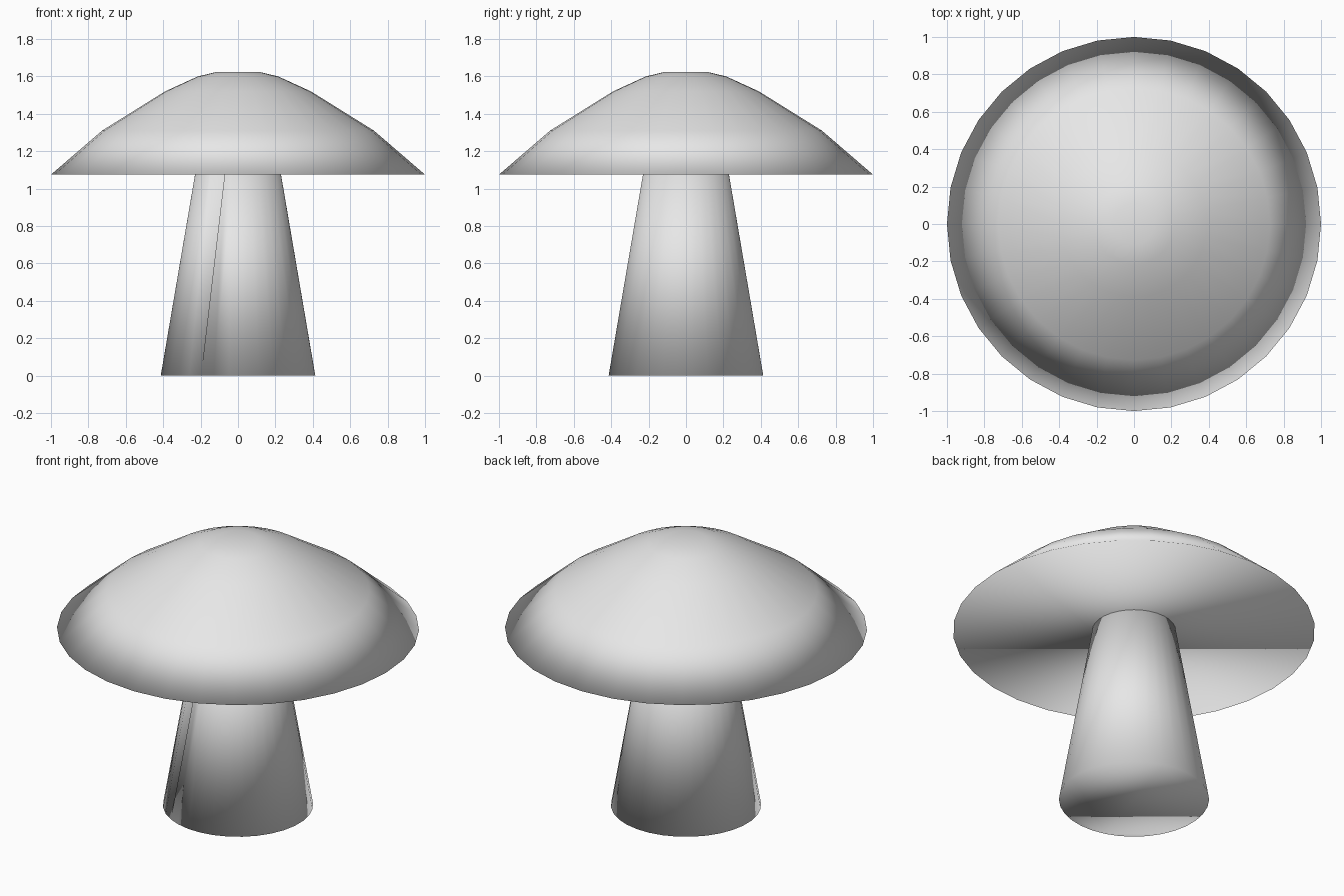
import bpy, bmesh
from math import sin, cos, pi, radians

if "Cube" in bpy.data.objects:
    bpy.data.objects.remove(bpy.data.objects["Cube"], do_unlink=True)

SIDES = 32

grey = bpy.data.materials.new("plain_light_grey")
grey.use_nodes = True
grey.diffuse_color = (0.8, 0.8, 0.8, 1)
grey.node_tree.nodes["Principled BSDF"].inputs["Base Color"].default_value = grey.diffuse_color


def finish(name, bm):
    """Turn a bmesh into a fully smooth-shaded object."""
    bmesh.ops.recalc_face_normals(bm, faces=bm.faces)
    for face in bm.faces:
        face.smooth = True
    mesh = bpy.data.meshes.new(name)
    bm.to_mesh(mesh)
    bm.free()
    mesh.materials.append(grey)
    obj = bpy.data.objects.new(name, mesh)
    bpy.context.collection.objects.link(obj)


def loft(bm, rings):
    """Bridge successive closed rings and close both ends."""
    loops = [[bm.verts.new(p) for p in ring] for ring in rings]
    for low, high in zip(loops, loops[1:]):
        for i in range(len(low)):
            j = (i + 1) % len(low)
            bm.faces.new((low[i], low[j], high[j], high[i]))
    bm.faces.new(loops[0][::-1])
    bm.faces.new(loops[-1])
    return loops


def point(radius, angle, z):
    # Angles run around from the front centre
    return (radius * sin(angle), -radius * cos(angle), z)


# Cap: domed profile with a flat underside
profile = [(1.0, 1.075), (0.727, 1.31), (0.39, 1.52), (0.215, 1.60), (0.11, 1.625)]
bm = bmesh.new()
loft(bm, [[point(r, 2 * pi * i / SIDES, z) for i in range(SIDES)] for r, z in profile])
finish("mushroom_cap", bm)

# Stem: tapered trunk with a narrow crease that deepens toward the cap
left, right = radians(-39), radians(-18)
steps = SIDES - 2
sweep = 2 * pi - (right - left)
angles = [right + sweep * i / steps for i in range(steps + 1)]
bottom = [point(0.415, a, 0) for a in angles]
top = [point(0.23, a, 1.08) for a in angles]
bottom.append(point(0.415, (left + right) / 2, 0))
top.append(point(0.14, radians(-20), 1.08))
bm = bmesh.new()
low, high = loft(bm, [bottom, top])
for i in (0, -1, -2):
    bm.edges.get((low[i], high[i])).smooth = False
finish("mushroom_stem", bm)
